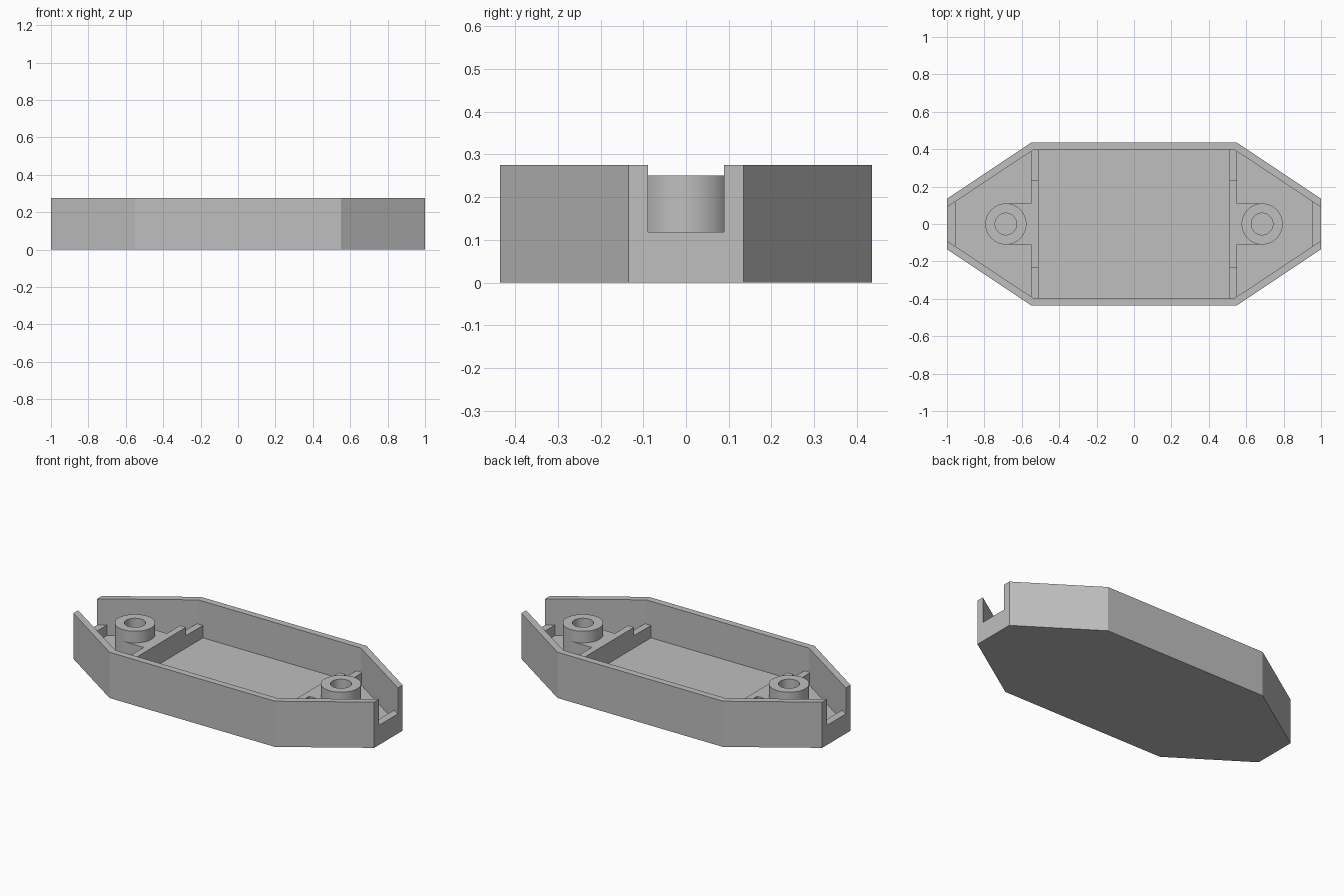
import bpy, bmesh, math
from mathutils import Vector

cube = bpy.data.objects.get("Cube")
if cube:
    bpy.data.objects.remove(cube, do_unlink=True)

HEIGHT, FLOOR, SILL = 0.275, 0.055, 0.118
RIB_LOW, RIB_HIGH, BOSS_TOP = 0.13, 0.18, 0.25
BASE = FLOOR - 0.005          # fittings sink slightly into the floor
BOSS_X, BOSS_R, HOLE_R = 0.685, 0.11, 0.058

grey = bpy.data.materials.new("Plain grey")
grey.use_nodes = True
grey.diffuse_color = (0.52, 0.52, 0.52, 1)
grey.node_tree.nodes["Principled BSDF"].inputs["Base Color"].default_value = (0.52, 0.52, 0.52, 1)


def prism(name, profile, lo, hi, axis="z"):
    """Extrude a 2D profile: (x, y) along z, or (y, z) along x."""
    place = (lambda a, b: (a, b, lo)) if axis == "z" else (lambda a, b: (lo, a, b))
    step = Vector((0, 0, hi - lo)) if axis == "z" else Vector((hi - lo, 0, 0))
    bm = bmesh.new()
    face = bm.faces.new([bm.verts.new(place(a, b)) for a, b in profile])
    top = bmesh.ops.extrude_face_region(bm, geom=[face])["geom"]
    bmesh.ops.translate(bm, vec=step, verts=[v for v in top if isinstance(v, bmesh.types.BMVert)])
    bmesh.ops.recalc_face_normals(bm, faces=bm.faces)
    mesh = bpy.data.meshes.new(name)
    bm.to_mesh(mesh)
    bm.free()
    mesh.materials.append(grey)
    obj = bpy.data.objects.new(name, mesh)
    bpy.context.collection.objects.link(obj)
    return obj


def circle(cx, radius, count=64):
    turn = 2 * math.pi / count
    return [(cx + radius * math.cos(i * turn), radius * math.sin(i * turn)) for i in range(count)]


def hexagon(end_x, end_y, side_x, side_y):
    half = [(end_x, -end_y), (end_x, end_y), (side_x, side_y)]
    return half + [(-side_x, side_y)] + [(-x, -y) for x, y in half[:2]] + [(-side_x, -side_y), (side_x, -side_y)]


def combine(target, tool, operation):
    """Apply a boolean and drop the tool."""
    mod = target.modifiers.new(operation.title(), "BOOLEAN")
    mod.operation, mod.object, mod.solver = operation, tool, "EXACT"
    bpy.context.view_layer.objects.active = target
    bpy.ops.object.modifier_apply(modifier=mod.name)
    bpy.data.objects.remove(tool, do_unlink=True)


# Tray: faceted outline, hollowed, with the ends open above a low sill
tray = prism("tray", hexagon(1, 0.135, 0.55, 0.435), 0, HEIGHT)
combine(tray, prism("cavity", hexagon(0.955, 0.12, 0.54, 0.395), FLOOR, 0.4), "DIFFERENCE")
combine(tray, prism("end_opening", hexagon(1.1, 0.023, 0.54, 0.395), SILL, 0.4), "DIFFERENCE")

# Stepped cross rib joined to a screw boss, at each end
half_rib = [(0.395, BASE), (0.395, RIB_LOW), (0.235, RIB_LOW), (0.235, RIB_HIGH)]
rib_profile = half_rib + [(-y, z) for y, z in reversed(half_rib)]
for side, s in (("left", 1), ("right", -1)):
    support = prism(side + "_rib_and_boss", rib_profile, s * 0.51, s * 0.55, "x")
    web = [(s * 0.53, -BOSS_R), (s * BOSS_X, -BOSS_R), (s * BOSS_X, BOSS_R), (s * 0.53, BOSS_R)]
    combine(support, prism("web", web, BASE, RIB_HIGH), "UNION")
    combine(support, prism("boss", circle(s * BOSS_X, BOSS_R), BASE, BOSS_TOP), "UNION")
    combine(support, prism("screw_hole", circle(s * BOSS_X, HOLE_R), 0, 0.4), "DIFFERENCE")
    bpy.ops.object.select_all(action="DESELECT")
    support.select_set(True)
    bpy.context.view_layer.objects.active = support
    bpy.ops.object.shade_smooth_by_angle(angle=math.radians(30))
